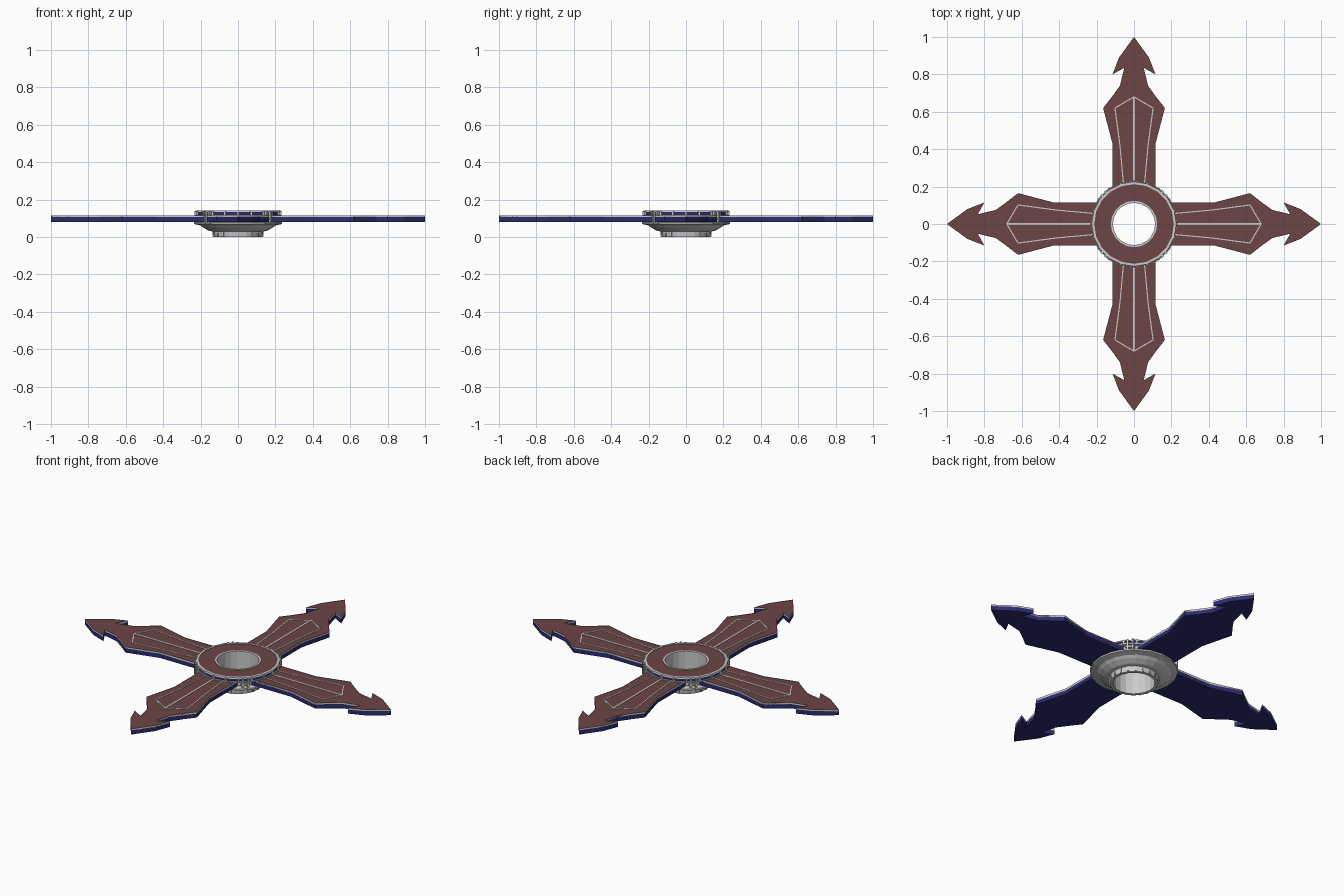
import bpy, bmesh, math
from mathutils import Matrix, Vector

if "Cube" in bpy.data.objects:
    bpy.data.objects.remove(bpy.data.objects["Cube"])


def material(name, col):
    m = bpy.data.materials.new(name)
    m.diffuse_color = (*col, 1)
    m.use_nodes = True
    m.node_tree.nodes["Principled BSDF"].inputs["Base Color"].default_value = m.diffuse_color
    return m


BROWN = material("brown", (0.15, 0.06, 0.06))
NAVY = material("navy", (0.025, 0.025, 0.16))
SIDES = 20


def finish(name, bm, mat=None):
    bmesh.ops.recalc_face_normals(bm, faces=bm.faces[:])
    me = bpy.data.meshes.new(name)
    bm.to_mesh(me)
    bm.free()
    ob = bpy.data.objects.new(name, me)
    bpy.context.collection.objects.link(ob)
    if mat:
        me.materials.append(mat)
    return ob


def lathe(name, profile, mat=None):
    """Closed (r, z) profile turned about z."""
    bm = bmesh.new()
    rings = []
    for i in range(SIDES):
        a = 2 * math.pi * i / SIDES
        rings.append([bm.verts.new((r * math.cos(a), r * math.sin(a), z)) for r, z in profile])
    n = len(profile)
    for i in range(SIDES):
        p, q = rings[i], rings[(i + 1) % SIDES]
        for j in range(n):
            k = (j + 1) % n
            bm.faces.new((p[j], q[j], q[k], p[k]))
    return finish(name, bm, mat)


def add_box(bm, center, size, angle=0):
    bmesh.ops.create_cube(bm, size=1, matrix=Matrix.Rotation(angle, 4, 'Z')
                          @ Matrix.Translation(center) @ Matrix.Diagonal((*size, 1)))


def four(ob):
    """Repeat an arm part on all four arms."""
    for i in range(1, 4):
        c = ob.copy()
        c.rotation_euler.z = i * math.pi / 2
        bpy.context.collection.objects.link(c)


# arm outline, right half from hub to tip
HALF = [(0.115, 0.14), (0.115, 0.43), (0.165, 0.62), (0.118, 0.68), (0.075, 0.74),
        (0.052, 0.835), (0.115, 0.80), (0.08, 0.89)]
OUTLINE = HALF + [(0, 1.0)] + [(-x, y) for x, y in reversed(HALF)]


def arm_layer(name, inset, keep_inner, z0, z1, mat=None):
    bm = bmesh.new()
    face = bm.faces.new([bm.verts.new((x, y, z1)) for x, y in OUTLINE])
    rim = bmesh.ops.inset_region(bm, faces=[face], thickness=inset, use_boundary=True,
                                 use_even_offset=True)["faces"]
    drop = rim if keep_inner else [f for f in bm.faces if f not in rim]
    bmesh.ops.delete(bm, geom=drop, context='FACES')
    for f in bm.faces:
        f.normal_update()
        if f.normal.z < 0:
            f.normal_flip()
    me = bpy.data.meshes.new(name)
    bm.to_mesh(me)
    bm.free()
    ob = bpy.data.objects.new(name, me)
    bpy.context.collection.objects.link(ob)
    if mat:
        me.materials.append(mat)
    s = ob.modifiers.new("thickness", 'SOLIDIFY')
    s.thickness, s.offset = z1 - z0, -1
    four(ob)


# arms: navy body, grey edge trim, brown top panel
arm_layer("arm_body", 0.008, True, 0.082, 0.107, NAVY)
arm_layer("arm_trim", 0.011, False, 0.105, 0.116)
arm_layer("arm_panel", 0.011, True, 0.106, 0.114, BROWN)

# inlay lines on each arm
bm = bmesh.new()
side = [(0.055, 0.2), (0.075, 0.42), (0.102, 0.62), (0, 0.68)]
segments = [((0, 0.2), (0, 0.68), 0.010)]
for s in (1, -1):
    for a, b in zip(side, side[1:]):
        segments.append(((s * a[0], a[1]), (s * b[0], b[1]), 0.006))
for a, b, w in segments:
    a, b = Vector((*a, 0.1145)), Vector((*b, 0.1145))
    d = b - a
    bmesh.ops.create_cube(bm, size=1, matrix=Matrix.Translation((a + b) / 2)
                          @ Matrix.Rotation(math.atan2(d.y, d.x), 4, 'Z')
                          @ Matrix.Diagonal((d.length, w, 0.003, 1)))
four(finish("arm_inlay", bm))

# hub: stepped grey bowl with open bore
lathe("hub_bowl", [(0.113, 0.0), (0.13, 0.0), (0.135, 0.03), (0.155, 0.034), (0.185, 0.05),
                   (0.20, 0.062), (0.235, 0.07), (0.235, 0.079), (0.205, 0.084),
                   (0.205, 0.12), (0.113, 0.12)])
# raised hub ring: navy wall, brown top, grey rims
lathe("hub_ring_wall", [(0.115, 0.118), (0.224, 0.118), (0.224, 0.135), (0.115, 0.135)], NAVY)
lathe("hub_lower_rim", [(0.20, 0.112), (0.23, 0.112), (0.23, 0.119), (0.20, 0.119)])
lathe("hub_top_panel", [(0.12, 0.13), (0.215, 0.13), (0.215, 0.138), (0.12, 0.138)], BROWN)
lathe("hub_outer_rim", [(0.213, 0.133), (0.228, 0.133), (0.226, 0.141), (0.213, 0.141)])
lathe("hub_inner_rim", [(0.113, 0.118), (0.124, 0.118), (0.124, 0.141), (0.113, 0.141)])

# small posts around the ring and ribs around the collar
bm = bmesh.new()
for i in range(SIDES):
    a = 2 * math.pi * i / SIDES
    add_box(bm, (0.226, 0, 0.126), (0.012, 0.010, 0.026), a)
    add_box(bm, (0.132, 0, 0.017), (0.008, 0.007, 0.030), a)
finish("hub_posts_and_ribs", bm)

# paired clips in the corners between the arms
bm = bmesh.new()
for i in range(4):
    a = math.pi / 4 + i * math.pi / 2
    for y in (-0.014, 0.014):
        add_box(bm, (0.226, y, 0.105), (0.018, 0.010, 0.072), a)
    add_box(bm, (0.222, 0, 0.098), (0.018, 0.05, 0.010), a)
finish("corner_clips", bm)
